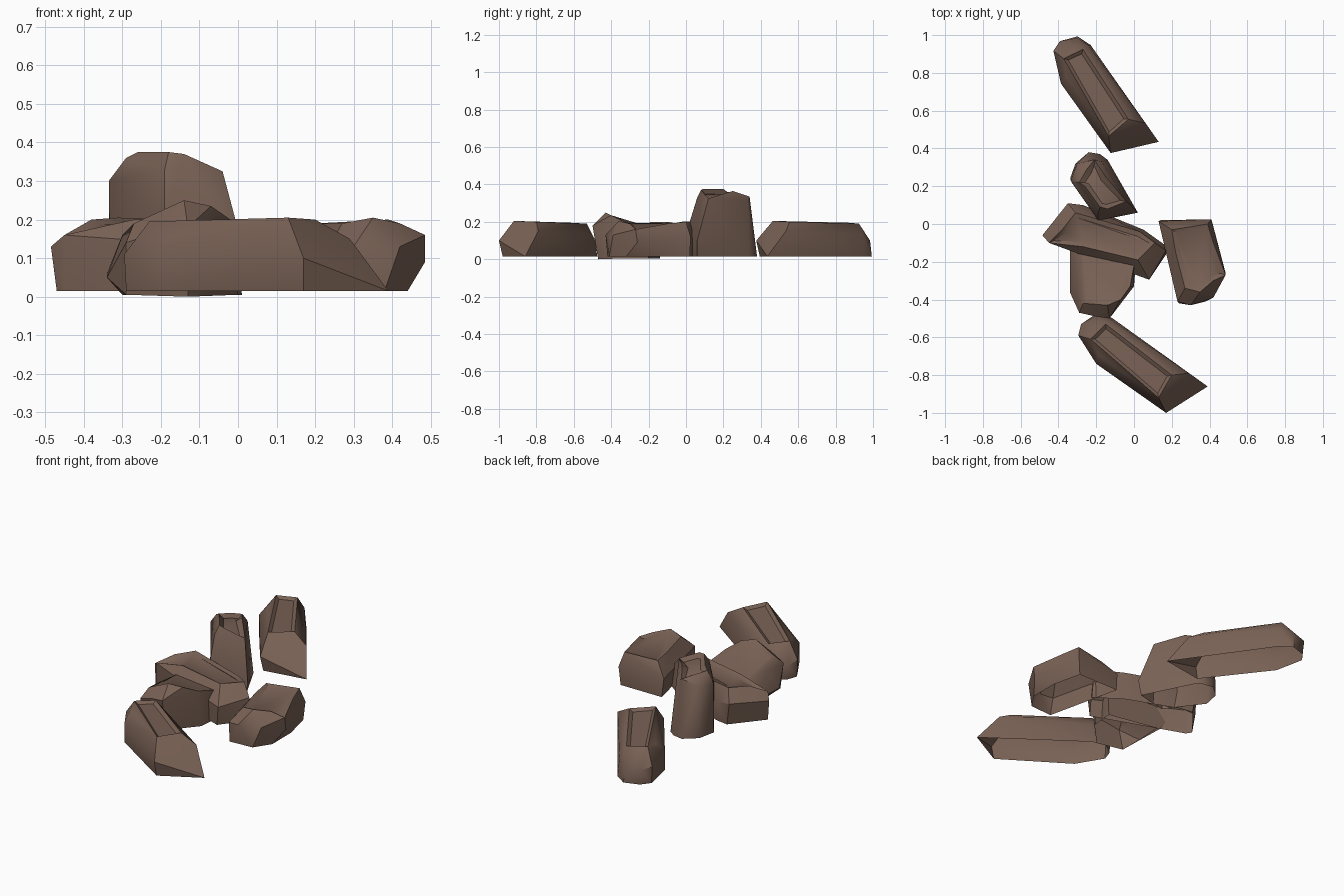
import bpy, bmesh, math
from mathutils import Matrix

stone = bpy.data.materials.new("brown stone")
stone.diffuse_color = (0.19, 0.12, 0.09, 1)


def rock(name, points, dish=0.014, xform=None):
    """Chipped boulder: hull of a few corners, dished top, open underside."""
    bm = bmesh.new()
    for p in points:
        bm.verts.new(p)
    bmesh.ops.convex_hull(bm, input=bm.verts[:])
    loose = [v for v in bm.verts if not v.link_faces]
    bmesh.ops.delete(bm, geom=loose, context='VERTS')
    bmesh.ops.recalc_face_normals(bm, faces=bm.faces[:])
    under = [f for f in bm.faces if f.normal.z < -0.9]
    bmesh.ops.delete(bm, geom=under, context='FACES')
    top = [f for f in bm.faces if f.normal.z > 0.85]
    if dish and top:
        bmesh.ops.inset_region(bm, faces=top, thickness=0.025, depth=-dish,
                               use_even_offset=False)
    if xform:
        bm.transform(xform)
    me = bpy.data.meshes.new(name)
    bm.to_mesh(me)
    bm.free()
    me.materials.append(stone)
    ob = bpy.data.objects.new(name, me)
    bpy.context.collection.objects.link(ob)
    bpy.ops.object.select_all(action='DESELECT')
    ob.select_set(True)
    bpy.context.view_layer.objects.active = ob
    bpy.ops.object.shade_smooth_by_angle(angle=math.radians(35))
    return ob


# long slab, used at the front and, turned, at the back
slab = [(0.17, -0.98, .015), (0.39, -0.86, .015), (-0.12, -0.495, .015),
        (-0.20, -0.475, .015), (-0.27, -0.53, .015), (-0.29, -0.59, .015),
        (-0.20, -0.74, .015), (0.17, -1.00, .10), (-0.295, -0.59, .11),
        (-0.28, -0.53, .10), (-0.20, -0.485, .10),
        (-0.20, -0.74, .13), (-0.13, -0.50, .13),
        (-0.23, -0.61, .195), (-0.15, -0.53, .19), (-0.19, -0.69, .175),
        (0.13, -0.92, .205), (0.20, -0.80, .20), (0.29, -0.79, .15)]
rock("front_slab", slab)
turn = (Matrix.Translation((-0.12, 0.385, 0))
        @ Matrix.Rotation(math.radians(-19.3), 4, 'Z')
        @ Matrix.Translation((-0.17, 0.99, 0)))
rock("back_slab", slab, xform=turn)

# middle slab
rock("middle_slab", [
    (-0.47, -0.07, .015), (-0.45, -0.10, .015), (-0.33, 0.10, .015),
    (-0.26, 0.09, .015), (0.07, -0.29, .015), (0.19, -0.13, .015),
    (0.05, -0.03, .015), (-0.485, -0.06, .13), (-0.45, -0.10, .16),
    (-0.35, 0.11, .14), (-0.27, 0.10, .13), (-0.38, -0.03, .20),
    (-0.31, 0.06, .205), (-0.27, -0.12, .20), (0.02, -0.19, .20),
    (0.08, -0.295, .12), (0.11, -0.10, .20), (0.03, -0.04, .19),
    (0.17, -0.14, .14)])

# right rock
rock("right_rock", [
    (0.14, 0.02, .015), (0.40, 0.02, .015), (0.44, -0.15, .015),
    (0.44, -0.32, .015), (0.38, -0.41, .015), (0.24, -0.42, .015),
    (0.19, -0.18, .015), (0.13, 0.015, .12), (0.41, 0.025, .12),
    (0.485, -0.27, .16), (0.485, -0.26, .09), (0.42, -0.39, .13),
    (0.30, -0.43, .13), (0.23, -0.41, .12), (0.20, -0.03, .19),
    (0.39, 0.00, .20), (0.42, -0.10, .19), (0.42, -0.30, .19),
    (0.35, -0.36, .205), (0.27, -0.34, .19), (0.22, -0.15, .19)])

# tall upright rock
rock("upright_rock", [
    (-0.24, 0.38, .015), (-0.31, 0.32, .015), (-0.33, 0.22, .015),
    (-0.18, 0.02, .015), (0.00, 0.06, .015), (-0.14, 0.34, .015),
    (-0.18, 0.37, .015), (-0.335, 0.25, .20), (-0.19, 0.02, .20),
    (0.02, 0.06, .10), (-0.335, 0.23, .30), (-0.30, 0.32, .31),
    (-0.21, 0.34, .335), (-0.17, 0.33, .31), (-0.29, 0.22, .36),
    (-0.26, 0.20, .375), (-0.25, 0.29, .35), (-0.18, 0.09, .375),
    (-0.14, 0.08, .37), (-0.04, 0.12, .325), (-0.15, 0.25, .365),
    (-0.19, 0.06, .33)], dish=0.025)

# low leaning rock between the middle and front slabs
rock("leaning_rock", [
    (-0.30, -0.14, .005), (-0.29, -0.44, .005), (-0.13, -0.47, 0),
    (0.00, -0.33, .005), (0.01, -0.20, .005), (-0.34, -0.14, .06),
    (-0.34, -0.36, .05), (-0.29, -0.47, .14), (-0.20, -0.49, .17),
    (-0.13, -0.50, .18), (-0.27, -0.42, .19), (-0.14, -0.43, .25),
    (-0.07, -0.40, .235), (-0.02, -0.33, .20), (0.00, -0.22, .17),
    (-0.30, -0.30, .16), (-0.28, -0.16, .16), (-0.12, -0.30, .215)], dish=0.01)
